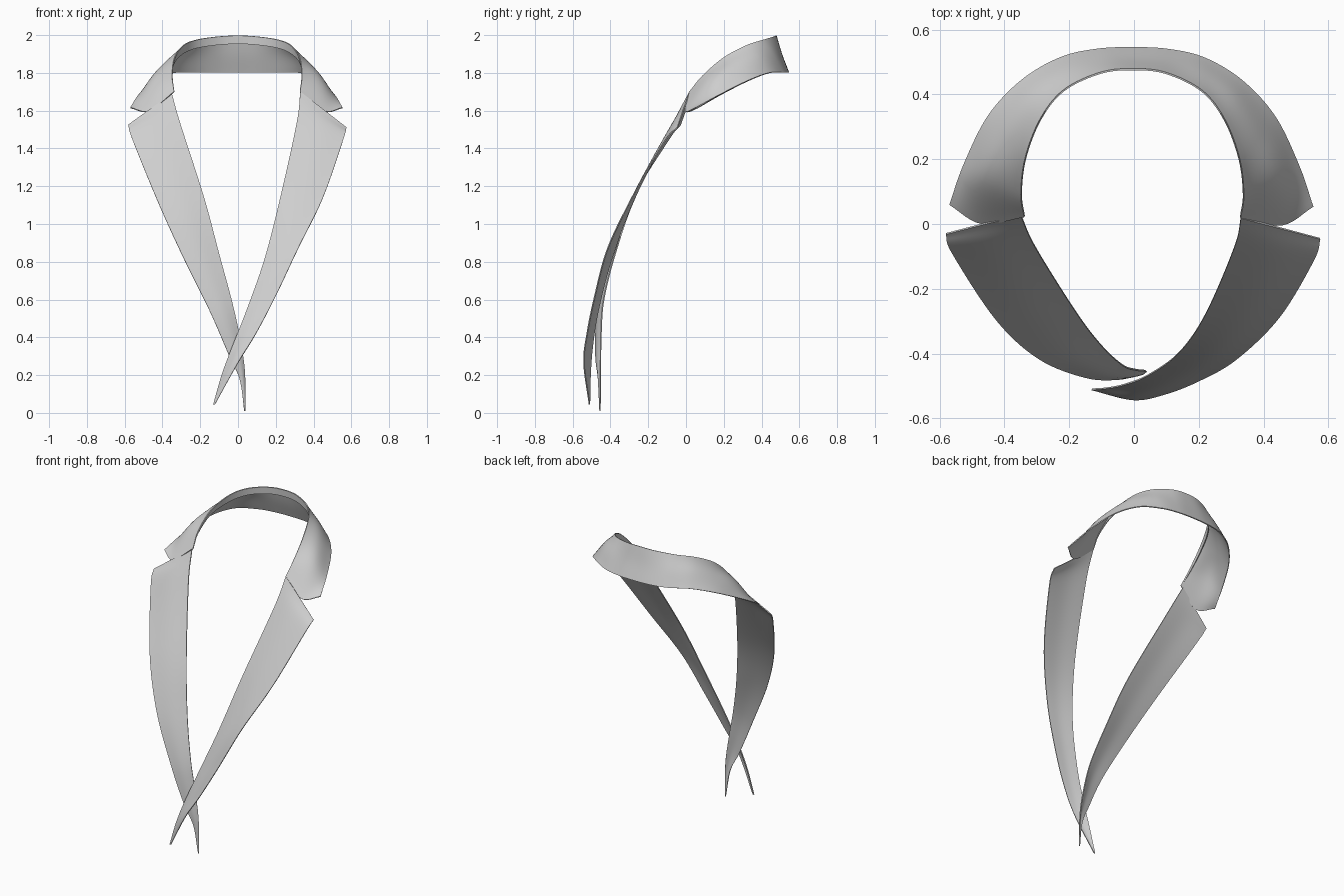
import bpy
from mathutils import Vector

if "Cube" in bpy.data.objects:
    bpy.data.objects.remove(bpy.data.objects["Cube"], do_unlink=True)

cloth = bpy.data.materials.new("light_grey_cloth")
cloth.use_nodes = True
grey = (0.62, 0.62, 0.62, 1)
cloth.diffuse_color = grey
cloth.node_tree.nodes["Principled BSDF"].inputs["Base Color"].default_value = grey


def spline(points, count):
    """Evenly sampled smooth curve through the points."""
    p = [Vector(q) for q in points]
    p = [2 * p[0] - p[1]] + p + [2 * p[-1] - p[-2]]
    spans, out = len(p) - 3, []
    for k in range(count + 1):
        s = k / count * spans
        i = min(int(s), spans - 1)
        t = s - i
        a, b, c, d = p[i:i + 4]
        out.append(0.5 * (2 * b + (c - a) * t + (2 * a - 5 * b + 4 * c - d) * t ** 2
                          + (3 * b - a - 3 * c + d) * t ** 3))
    return out


def cloth_strip(name, rails, along, across, thickness):
    """Loft a sheet over lengthwise rails and give it thickness."""
    rails = [spline(r, along) for r in rails]
    rows = [spline(r, across) for r in zip(*rails)]
    w = across + 1
    verts = [v for row in rows for v in row]
    faces = [(i * w + j, i * w + j + 1, (i + 1) * w + j + 1, (i + 1) * w + j)
             for i in range(along) for j in range(across)]
    mesh = bpy.data.meshes.new(name)
    mesh.from_pydata(verts, [], faces)
    mesh.materials.append(cloth)
    obj = bpy.data.objects.new(name, mesh)
    bpy.context.collection.objects.link(obj)
    solid = obj.modifiers.new("thickness", 'SOLIDIFY')
    solid.thickness = thickness
    solid.offset = 0
    bpy.ops.object.select_all(action='DESELECT')
    obj.select_set(True)
    bpy.context.view_layer.objects.active = obj
    bpy.ops.object.modifier_apply(modifier=solid.name)
    bpy.ops.object.shade_smooth_by_angle(angle=0.9)


def lapel(name, inner, outer):
    # the middle rail swells gently forward, fading at both ends
    n = len(inner) - 1
    mid = []
    for i, (a, b) in enumerate(zip(inner, outer)):
        swell = 0.0 if i in (0, n) else 0.006
        mid.append((Vector(a) + Vector(b)) / 2 + Vector((0, -swell, swell / 2)))
    cloth_strip(name, [inner, mid, outer], 56, 10, 0.006)


# Lapels: the left one crosses in front of the right one
lapel("left_lapel",
      [(.33, .02, 1.70), (.31, -.07, 1.53), (.222, -.275, 1.13), (.14, -.395, .81),
       (.045, -.465, .54), (-.03, -.495, .35), (-.085, -.506, .20), (-.13, -.51, .045)],
      [(.574, -.045, 1.51), (.555, -.11, 1.44), (.45, -.285, 1.14), (.318, -.415, .87),
       (.20, -.483, .62), (.095, -.524, .42), (.0, -.541, .265), (-.122, -.512, .045)])
lapel("right_lapel",
      [(-.35, .03, 1.69), (-.305, -.07, 1.53), (-.18, -.27, 1.14), (-.10, -.375, .84),
       (-.035, -.435, .60), (.005, -.449, .42), (.034, -.452, .23), (.038, -.454, .01)],
      [(-.58, -.03, 1.525), (-.56, -.09, 1.45), (-.425, -.295, 1.12), (-.293, -.415, .83),
       (-.15, -.472, .54), (-.05, -.478, .31), (.008, -.464, .18), (.034, -.456, .01)])


# Collar: half rails from the notch to the centre back
crest = [(.328, .02, 1.70), (.338, .09, 1.785), (.325, .20, 1.88),
         (.28, .32, 1.945), (.21, .41, 1.975), (.10, .465, 1.992), (0, .477, 1.997)]
outer = [(.553, .055, 1.615), (.508, .18, 1.685), (.435, .33, 1.76),
         (.335, .44, 1.80), (.22, .51, 1.802), (.11, .537, 1.802), (0, .543, 1.802)]
swells = [(.015, -.04, -.06), (.015, .0, .025), (.006, .0, .022),
          (.006, .004, .015), (.004, .003, .006), (0, -.002, 0), (0, -.004, 0)]
middle = [(Vector(a) + Vector(b)) / 2 + Vector(s) for a, b, s in zip(crest, outer, swells)]
# short lip rolled down inside the fold
lip = [Vector(c) + Vector((0.012 * c[0], 0.002, -0.044 * min(1, i / 3)))
       for i, c in enumerate(crest)]


def both_sides(half):
    return [Vector(p) for p in half] + \
           [Vector((-p[0] * 1.03, p[1] + 0.01 * p[0], p[2])) for p in reversed(half[:-1])]


cloth_strip("collar_fall", [both_sides(r) for r in (crest, middle, outer)], 96, 12, 0.006)
cloth_strip("collar_inner_lip", [both_sides(r) for r in (crest, lip)], 96, 3, 0.005)
